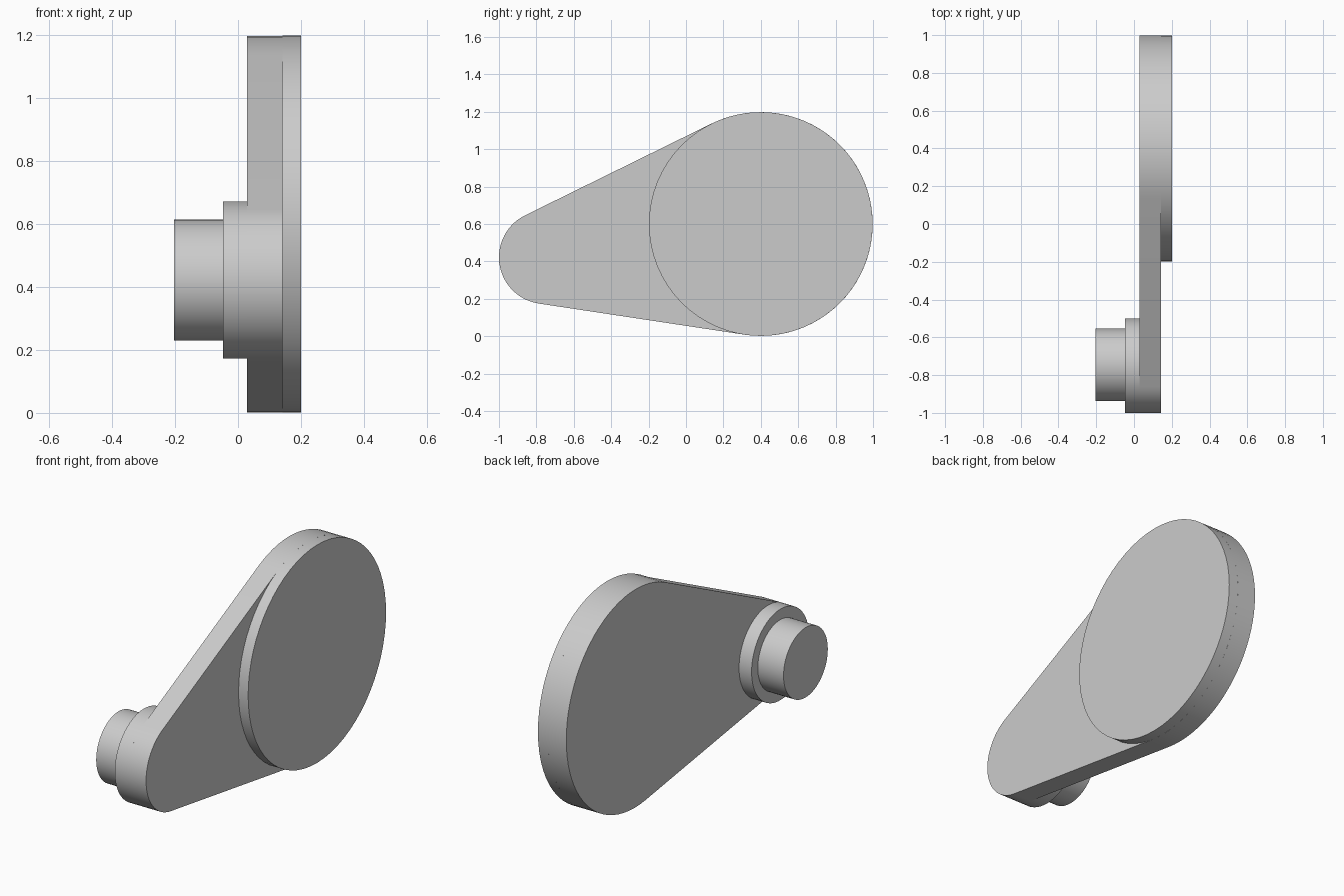
import bpy
import bmesh
from math import asin, atan2, cos, hypot, pi, sin

cube = bpy.data.objects.get("Cube")
if cube:
    bpy.data.objects.remove(cube, do_unlink=True)

grey = bpy.data.materials.new("light grey")
grey.use_nodes = True
colour = (0.6, 0.6, 0.6, 1)
grey.diffuse_color = colour
grey.node_tree.nodes["Principled BSDF"].inputs["Base Color"].default_value = colour

# Circle centres in the y-z plane and their radii
HUB, HUB_R = (0.4, 0.6), 0.598
END, END_R = (-0.75, 0.422), 0.25
PIN, PIN_R = (-0.746, 0.422), 0.192


def arc(centre, radius, start, stop, steps):
    angles = [start + (stop - start) * i / steps for i in range(steps + 1)]
    return [(centre[0] + radius * cos(a), centre[1] + radius * sin(a)) for a in angles]


def circle(centre, radius):
    return arc(centre, radius, 0, 2 * pi, 64)[:-1]


def extrude(name, outline, x0, x1):
    """Solid with a y-z outline, running from x0 to x1."""
    bm = bmesh.new()
    face = bm.faces.new([bm.verts.new((x0, y, z)) for y, z in outline])
    top = bmesh.ops.extrude_face_region(bm, geom=[face])["geom"]
    moved = [v for v in top if isinstance(v, bmesh.types.BMVert)]
    bmesh.ops.translate(bm, verts=moved, vec=(x1 - x0, 0, 0))
    bmesh.ops.recalc_face_normals(bm, faces=bm.faces)
    mesh = bpy.data.meshes.new(name)
    bm.to_mesh(mesh)
    bm.free()
    mesh.materials.append(grey)
    obj = bpy.data.objects.new(name, mesh)
    bpy.context.collection.objects.link(obj)
    bpy.ops.object.select_all(action="DESELECT")
    obj.select_set(True)
    bpy.context.view_layer.objects.active = obj
    bpy.ops.object.shade_smooth_by_angle(angle=pi / 6)


# Tapered arm: two arcs joined by their outer tangents
dy, dz = HUB[0] - END[0], HUB[1] - END[1]
lean = atan2(dz, dy)
spread = pi / 2 + asin((HUB_R - END_R) / hypot(dy, dz))
arm = arc(HUB, HUB_R, lean - spread, lean + spread, 48)
arm += arc(END, END_R, lean + spread, lean + 2 * pi - spread, 28)
extrude("crank_arm", arm, 0.028, 0.142)

# Round plate, raised on the outer side of the arm
extrude("hub_disc", circle(HUB, HUB_R), 0.142, 0.2)

# Stepped pin on the inner side
extrude("pin_collar", circle(END, END_R), -0.048, 0.028)
extrude("crank_pin", circle(PIN, PIN_R), -0.204, -0.048)
